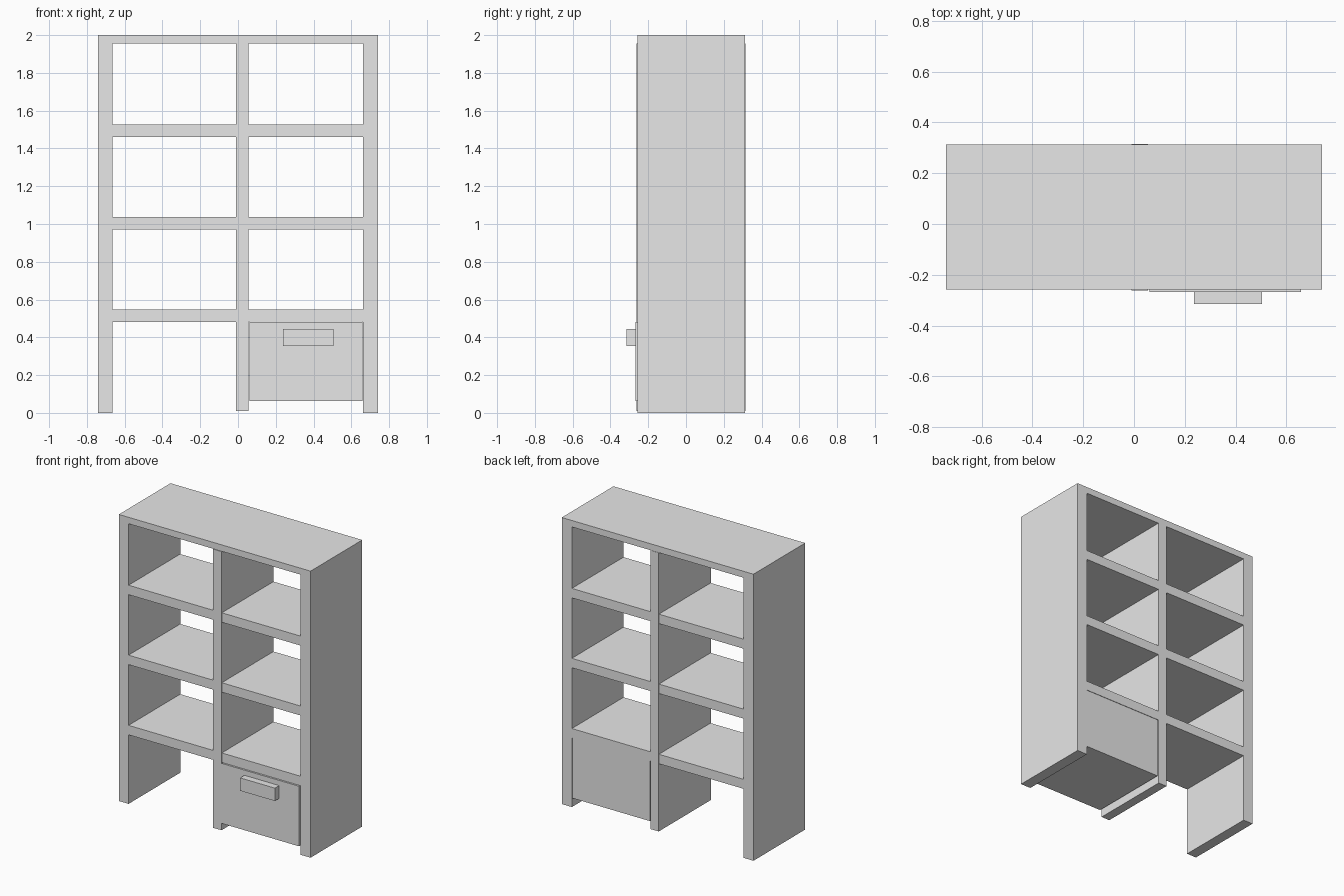
import bpy

if "Cube" in bpy.data.objects:
    bpy.data.objects.remove(bpy.data.objects["Cube"])

grey = bpy.data.materials.new("light_grey")
grey.diffuse_color = (0.8, 0.8, 0.8, 1)
grey.use_nodes = True
grey.node_tree.nodes["Principled BSDF"].inputs["Base Color"].default_value = grey.diffuse_color


def box(name, x0, x1, y0, y1, z0, z1):
    bpy.ops.mesh.primitive_cube_add(
        size=1, location=((x0 + x1) / 2, (y0 + y1) / 2, (z0 + z1) / 2))
    ob = bpy.context.object
    ob.name = name
    ob.scale = (x1 - x0, y1 - y0, z1 - z0)
    bpy.ops.object.transform_apply(location=False, rotation=False, scale=True)
    ob.data.materials.append(grey)
    return ob


FRONT, BACK = -0.257, 0.313

# outer frame
box("left_side_panel", -0.74, -0.665, FRONT, BACK, 0, 2)
box("right_side_panel", 0.662, 0.74, FRONT, BACK, 0, 2)
box("top_panel", -0.665, 0.662, FRONT, BACK, 1.955, 2)

# centre divider, standing very slightly proud front and back
box("centre_divider", -0.01, 0.055, FRONT - 0.004, BACK + 0.002, 0.01, 1.955)

# three shelves on each side of the divider
for i, z in enumerate((0.482, 0.972, 1.46)):
    box(f"left_shelf_{i + 1}", -0.665, -0.01, FRONT, BACK, z, z + 0.066)
    box(f"right_shelf_{i + 1}", 0.055, 0.662, FRONT, BACK, z, z + 0.066)

# drawer with a block handle
box("drawer", 0.062, 0.658, -0.268, BACK - 0.002, 0.062, 0.481)
box("drawer_handle", 0.237, 0.505, -0.315, -0.268, 0.355, 0.445)
